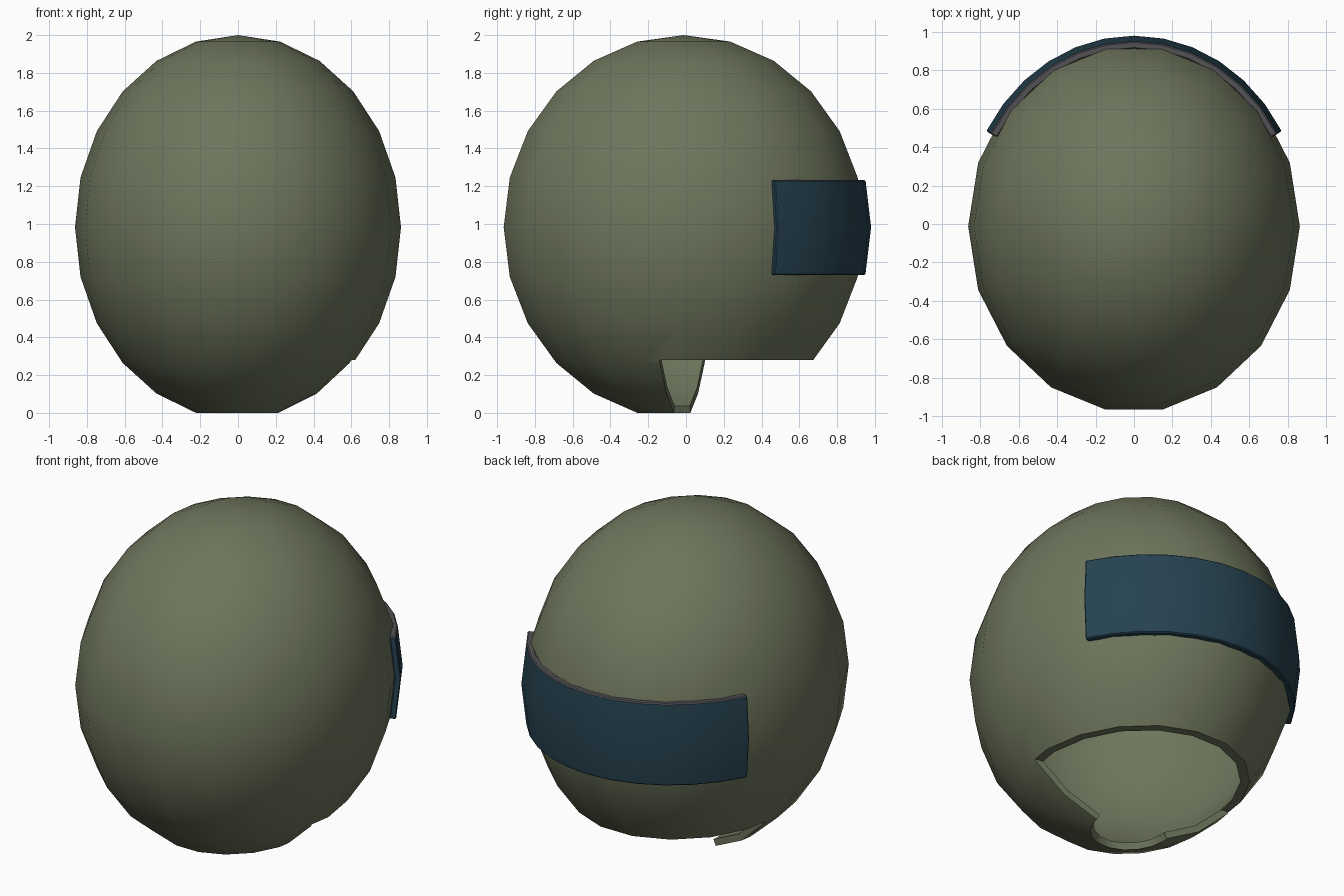
import bpy, bmesh, math
from mathutils import Vector, Matrix

if "Cube" in bpy.data.objects:
    bpy.data.objects.remove(bpy.data.objects["Cube"])

CENTRE = Vector((0, -0.012, 0.983))
RX, RY, RZ = 0.863, 0.968, 1.017


def material(name, rgb):
    m = bpy.data.materials.new(name)
    m.diffuse_color = (*rgb, 1)
    m.use_nodes = True
    m.node_tree.nodes["Principled BSDF"].inputs["Base Color"].default_value = m.diffuse_color
    return m


def make_object(name, bm, mats):
    mesh = bpy.data.meshes.new(name)
    bm.to_mesh(mesh)
    bm.free()
    ob = bpy.data.objects.new(name, mesh)
    bpy.context.collection.objects.link(ob)
    for m in mats:
        mesh.materials.append(m)
    return ob


def activate(ob):
    bpy.ops.object.select_all(action='DESELECT')
    ob.select_set(True)
    bpy.context.view_layer.objects.active = ob


def surface_point(angle, z, offset):
    """Point near the shell ellipsoid, angle measured from the +y axis."""
    ring = math.sqrt(1 - (z / RZ) ** 2)
    p = Vector((RX * ring * math.sin(angle), RY * ring * math.cos(angle), z))
    n = Vector((p.x / RX ** 2, p.y / RY ** 2, 0)).normalized()
    return CENTRE + p + n * offset


green = material("olive green", (0.156, 0.181, 0.107))
blue = material("dark blue", (0.019, 0.054, 0.08))
grey = material("dark grey", (0.085, 0.085, 0.092))

# Shell: faceted ellipsoid with an open bottom ring
bm = bmesh.new()
bmesh.ops.create_uvsphere(bm, u_segments=18, v_segments=12, radius=1)
bm.verts.ensure_lookup_table()
bmesh.ops.delete(bm, geom=[v for v in bm.verts if v.co.z < -0.99], context='VERTS')
bmesh.ops.transform(bm, verts=bm.verts, matrix=Matrix.Translation(CENTRE)
                    @ Matrix.Diagonal((RX, RY, RZ, 1))
                    @ Matrix.Rotation(math.pi / 2, 4, 'Z'))
shell = make_object("shell", bm, [green])

# Neck opening: box turned slightly about z
bm = bmesh.new()
bmesh.ops.create_cube(bm, size=1)
bmesh.ops.transform(bm, verts=bm.verts, matrix=Matrix.Translation((0, -0.02, 0))
                    @ Matrix.Rotation(-math.atan(0.2), 4, 'Z')
                    @ Matrix.Translation((0, 1, -0.22))
                    @ Matrix.Diagonal((4, 2, 1, 1)))
cutter = make_object("neck_cutter", bm, [green])
cutter.hide_render = True

activate(shell)
solid = shell.modifiers.new("thickness", 'SOLIDIFY')
solid.thickness = 0.04
solid.offset = -1
cut = shell.modifiers.new("neck", 'BOOLEAN')
cut.operation = 'DIFFERENCE'
cut.solver = 'EXACT'
cut.object = cutter
for name in ("thickness", "neck"):
    bpy.ops.object.modifier_apply(modifier=name)
bpy.data.objects.remove(cutter)
bpy.ops.object.shade_smooth_by_angle(angle=math.radians(30))

# Visor: curved band wrapped around the back of the shell
bm = bmesh.new()
STEPS, LEVELS = 12, (-0.253, 0, 0.25)
outer, inner = [], []
for i in range(STEPS + 1):
    a = math.radians(-60 + 120 * i / STEPS)
    outer.append([bm.verts.new(surface_point(a, z, 0.024)) for z in LEVELS])
    inner.append([bm.verts.new(surface_point(a, z, -0.014)) for z in LEVELS])
for i in range(STEPS):
    for j in range(2):
        for g in (outer, inner):
            bm.faces.new((g[i][j], g[i + 1][j], g[i + 1][j + 1], g[i][j + 1]))
    for j in (0, 2):
        bm.faces.new((outer[i][j], outer[i + 1][j], inner[i + 1][j], inner[i][j]))
for i in (0, STEPS):
    for j in range(2):
        bm.faces.new((outer[i][j], outer[i][j + 1], inner[i][j + 1], inner[i][j]))
bmesh.ops.recalc_face_normals(bm, faces=bm.faces)
# Softened rim
rim = [e for e in bm.edges if e.calc_face_angle(0) > math.radians(50)]
bmesh.ops.bevel(bm, geom=rim, offset=0.006, segments=1, affect='EDGES')
# Grey upper edge
for f in bm.faces:
    f.normal_update()
    f.material_index = 1 if f.normal.z > 0.4 else 0
visor = make_object("visor", bm, [blue, grey])
activate(visor)
bpy.ops.object.shade_smooth_by_angle(angle=math.radians(30))
